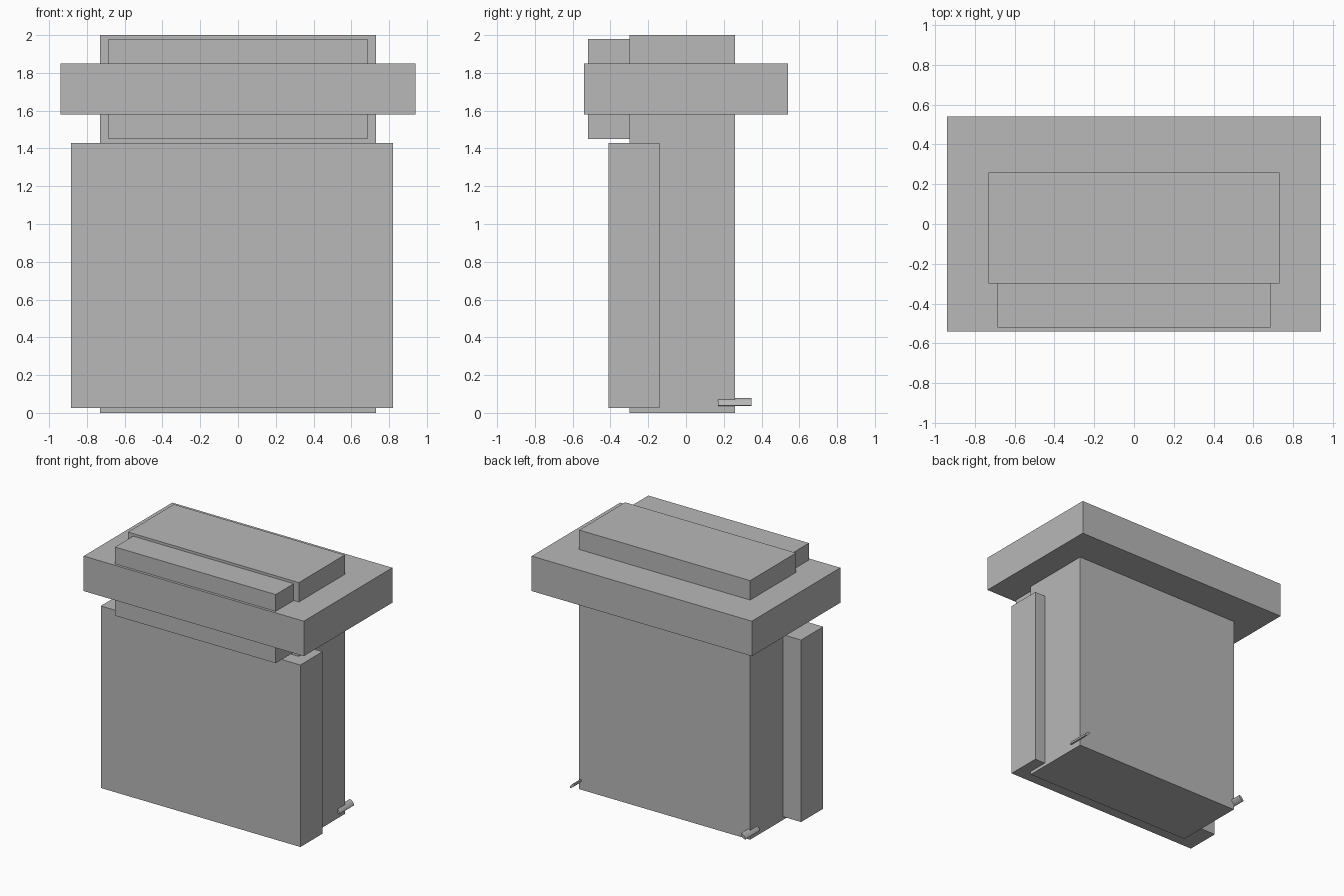
import bpy
import bmesh
import math
from mathutils import Matrix, Vector

default_cube = bpy.data.objects.get("Cube")
if default_cube:
    bpy.data.objects.remove(default_cube, do_unlink=True)

# Single plain grey finish
grey = bpy.data.materials.new("plain_grey")
grey.use_nodes = True
colour = (0.48, 0.48, 0.48, 1)
grey.diffuse_color = colour
grey.node_tree.nodes["Principled BSDF"].inputs["Base Color"].default_value = colour


def add_object(name, bm):
    mesh = bpy.data.meshes.new(name)
    bm.to_mesh(mesh)
    bm.free()
    mesh.materials.append(grey)
    obj = bpy.data.objects.new(name, mesh)
    bpy.context.collection.objects.link(obj)
    return obj


def box(name, low, high):
    low, high = Vector(low), Vector(high)
    size = high - low
    bm = bmesh.new()
    place = Matrix.Translation((low + high) / 2) @ Matrix.Diagonal((*size, 1))
    bmesh.ops.create_cube(bm, size=1, matrix=place)
    return add_object(name, bm)


def pin(name, side):
    # Slim oval rod running front to back, leaning outward at its lower edge
    bm = bmesh.new()
    place = (Matrix.Translation((side * 0.73, 0.258, 0.058))
             @ Matrix.Rotation(side * math.radians(45), 4, "Y")
             @ Matrix.Diagonal((0.027, 1, 0.01, 1))
             @ Matrix.Rotation(math.radians(90), 4, "X"))
    bmesh.ops.create_cone(bm, cap_ends=True, segments=16, radius1=1,
                          radius2=1, depth=0.175, matrix=place)
    return add_object(name, bm)


# Main blocks
box("main_body", (-0.73, -0.30, 0), (0.73, 0.26, 2))
box("front_door", (-0.885, -0.41, 0.025), (0.82, -0.14, 1.43))
box("upper_front_panel", (-0.686, -0.52, 1.45), (0.686, -0.30, 1.98))
box("top_slab", (-0.94, -0.54, 1.58), (0.94, 0.54, 1.85))

# Pins at the lower back corners
for label, side in (("left", 1), ("right", -1)):
    pin(label + "_pin", side)
